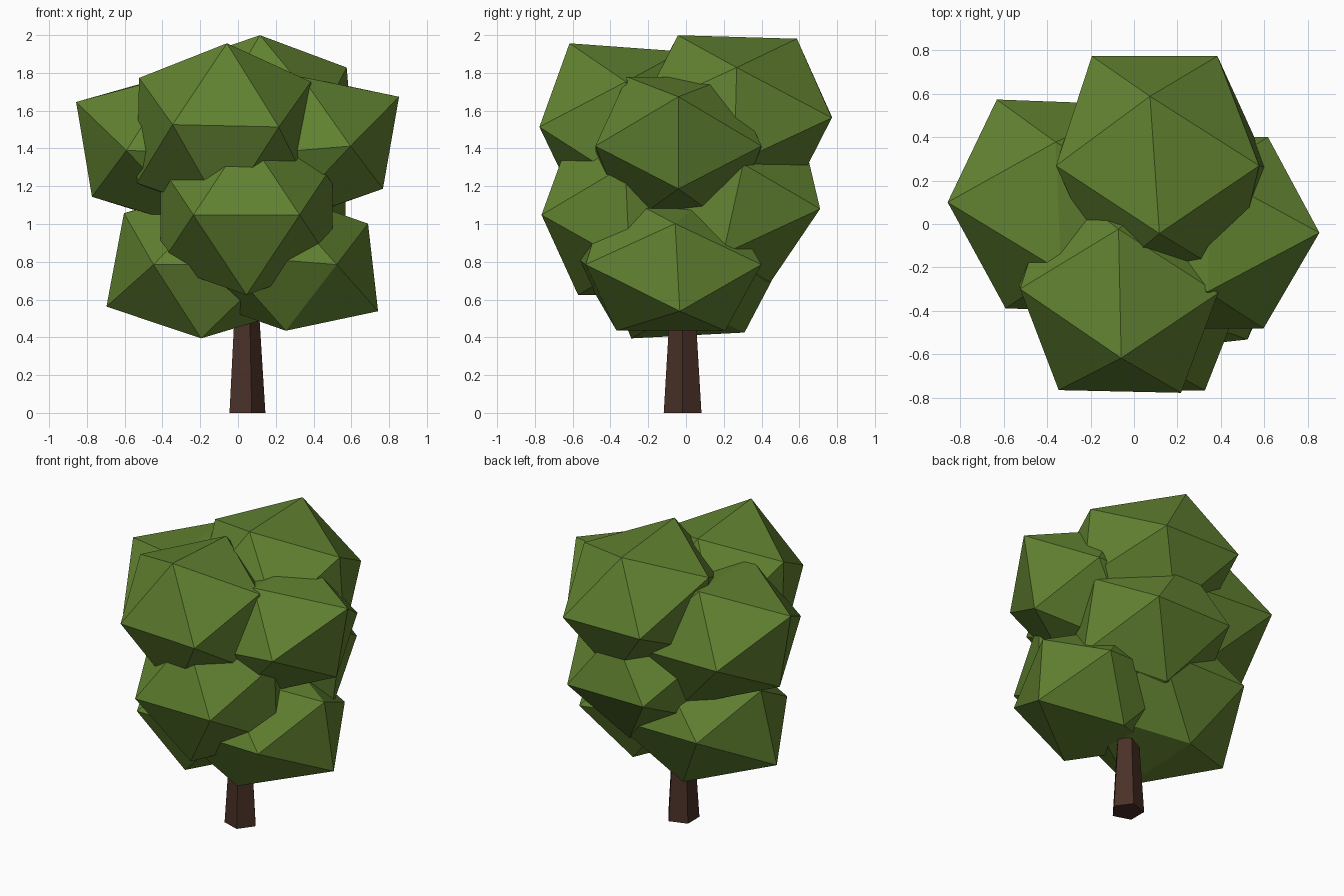
import bpy
import bmesh
from itertools import product
from math import pi
from mathutils import Matrix, Vector

default = bpy.data.objects.get("Cube")
if default:
    bpy.data.objects.remove(default, do_unlink=True)


def make_material(name, colour):
    material = bpy.data.materials.new(name)
    material.use_nodes = True
    material.diffuse_color = colour
    shader = next(n for n in material.node_tree.nodes if n.type == "BSDF_PRINCIPLED")
    shader.inputs["Base Color"].default_value = colour
    shader.inputs["Roughness"].default_value = 0.9
    return material


leaf_green = make_material("leaf green", (0.12, 0.222, 0.03, 1))
bark_brown = make_material("bark brown", (0.066, 0.03, 0.02, 1))


def finish(name, bm, material):
    bmesh.ops.recalc_face_normals(bm, faces=bm.faces)
    mesh = bpy.data.meshes.new(name)
    bm.to_mesh(mesh)
    bm.free()
    mesh.materials.append(material)
    obj = bpy.data.objects.new(name, mesh)
    bpy.context.collection.objects.link(obj)


def leaf_clump(name, centre, *axes):
    """Twenty-sided clump, stretched and leaned along its three axes."""
    axes = [Vector(axis) for axis in axes]
    golden = (5 ** 0.5 - 1) / 2
    bm = bmesh.new()
    # Each long axis is paired with a shorter step along the one before it
    for i, long_sign, short_sign in product(range(3), (-1, 1), (-1, 1)):
        offset = axes[i] * long_sign + axes[i - 1] * short_sign * golden
        bm.verts.new(Vector(centre) + offset)
    bmesh.ops.convex_hull(bm, input=bm.verts)
    finish(name, bm, leaf_green)


# Trunk: tapered five-sided post reaching into the foliage
trunk_height = 0.8
bm = bmesh.new()
bmesh.ops.create_cone(
    bm, cap_ends=True, segments=5, radius1=0.105, radius2=0.055, depth=trunk_height,
    matrix=Matrix.Translation((0.04, -0.018, trunk_height / 2)) @ Matrix.Rotation(-pi / 2, 4, "Z"))
finish("trunk", bm, bark_brown)

# Upper foliage
leaf_clump("top_front_leaves", (-0.075, -0.29, 1.485),
           (0.455, -0.01, -0.01), (-0.01, 0.48, -0.035), (0.01, -0.03, 0.45))
leaf_clump("top_back_leaves", (0.13, 0.262, 1.58),
           (0.467, 0, -0.005), (-0.035, 0.51, -0.015), (-0.035, 0.01, 0.41))
leaf_clump("upper_left_leaves", (0.275, -0.04, 1.385),
           (0.535, 0, 0.045), (0.01, 0.44, 0), (0.069, 0, 0.394))
leaf_clump("upper_right_leaves", (-0.28, 0.08, 1.38),
           (0.535, -0.02, -0.015), (-0.02, 0.48, 0), (-0.068, 0, 0.406))

# Lower foliage
leaf_clump("middle_front_leaves", (0.045, -0.31, 1.048),
           (0.455, 0, 0), (0, 0.455, 0), (0, -0.02, 0.424))
leaf_clump("middle_back_leaves", (0.11, 0.25, 1.08),
           (0.46, 0, 0), (0, 0.46, 0), (0, 0.085, 0.385))
leaf_clump("lower_right_leaves", (-0.12, 0.04, 0.81),
           (0.53, 0, 0), (0, 0.485, 0.025), (0.075, 0.03, 0.4))
leaf_clump("lower_left_leaves", (0.21, -0.1, 0.81),
           (0.505, 0.055, -0.04), (0, 0.465, 0), (-0.043, -0.02, 0.375))
